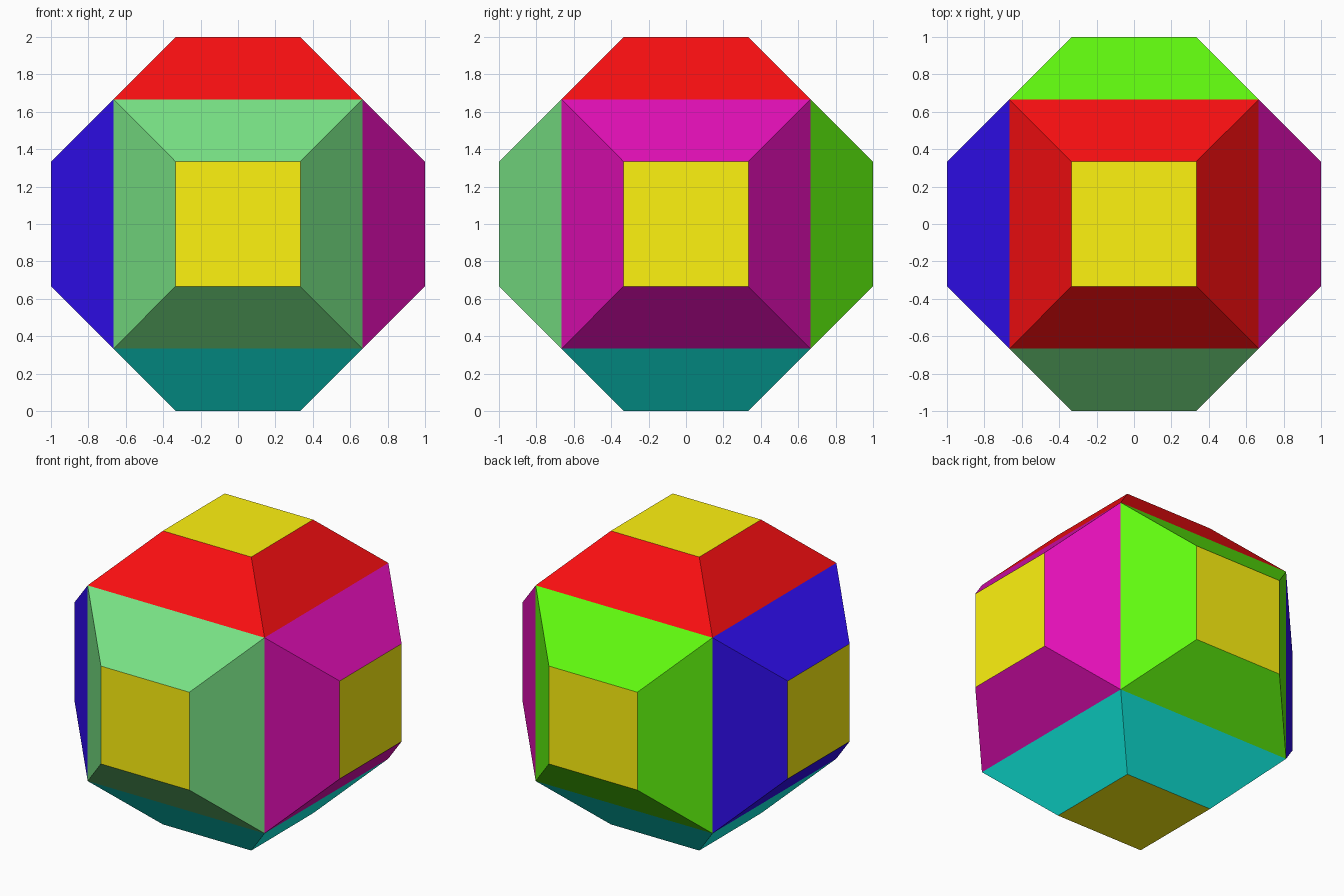
import bpy, bmesh
from mathutils import Vector

if "Cube" in bpy.data.objects:
    bpy.data.objects.remove(bpy.data.objects["Cube"])


def linear(c):
    c /= 255
    return c / 12.92 if c <= 0.04045 else ((c + 0.055) / 1.055) ** 2.4


def material(name, rgb):
    mat = bpy.data.materials.new(name)
    mat.diffuse_color = (*[linear(c) for c in rgb], 1)
    mat.use_nodes = True
    mat.node_tree.nodes["Principled BSDF"].inputs["Base Color"].default_value = mat.diffuse_color
    return mat


# Outward direction and slope colour of each side
sides = [
    ("top_red", (0, 0, 1), (250, 15, 17)),
    ("bottom_teal", (0, 0, -1), (17, 254, 240)),
    ("front_pale_green", (0, -1, 0), (120, 227, 133)),
    ("back_green", (0, 1, 0), (97, 250, 15)),
    ("right_magenta", (1, 0, 0), (225, 15, 181)),
    ("left_blue", (-1, 0, 0), (50, 14, 247)),
]

mesh = bpy.data.meshes.new("faceted_cube")
for name, _, rgb in sides:
    mesh.materials.append(material(name, rgb))
mesh.materials.append(material("cap_yellow", (255, 243, 16)))

# Inner cube, one colour per side
bm = bmesh.new()
bmesh.ops.create_cube(bm, size=4 / 3)
bm.normal_update()
caps = list(bm.faces)
for face in caps:
    face.material_index = max(
        range(6), key=lambda i: face.normal.dot(Vector(sides[i][1])))

# Raise a square cap on every side, leaving four coloured slopes around it
bmesh.ops.inset_individual(bm, faces=caps, thickness=1 / 3, depth=1 / 3,
                           use_even_offset=True)
for face in bm.faces:
    if face.calc_center_median().length > 0.99:
        face.material_index = len(sides)

# Stand it on the ground
bmesh.ops.translate(bm, verts=bm.verts, vec=(0, 0, 1))
bmesh.ops.recalc_face_normals(bm, faces=bm.faces)
bm.to_mesh(mesh)
bm.free()
bpy.context.collection.objects.link(bpy.data.objects.new("faceted_cube", mesh))
